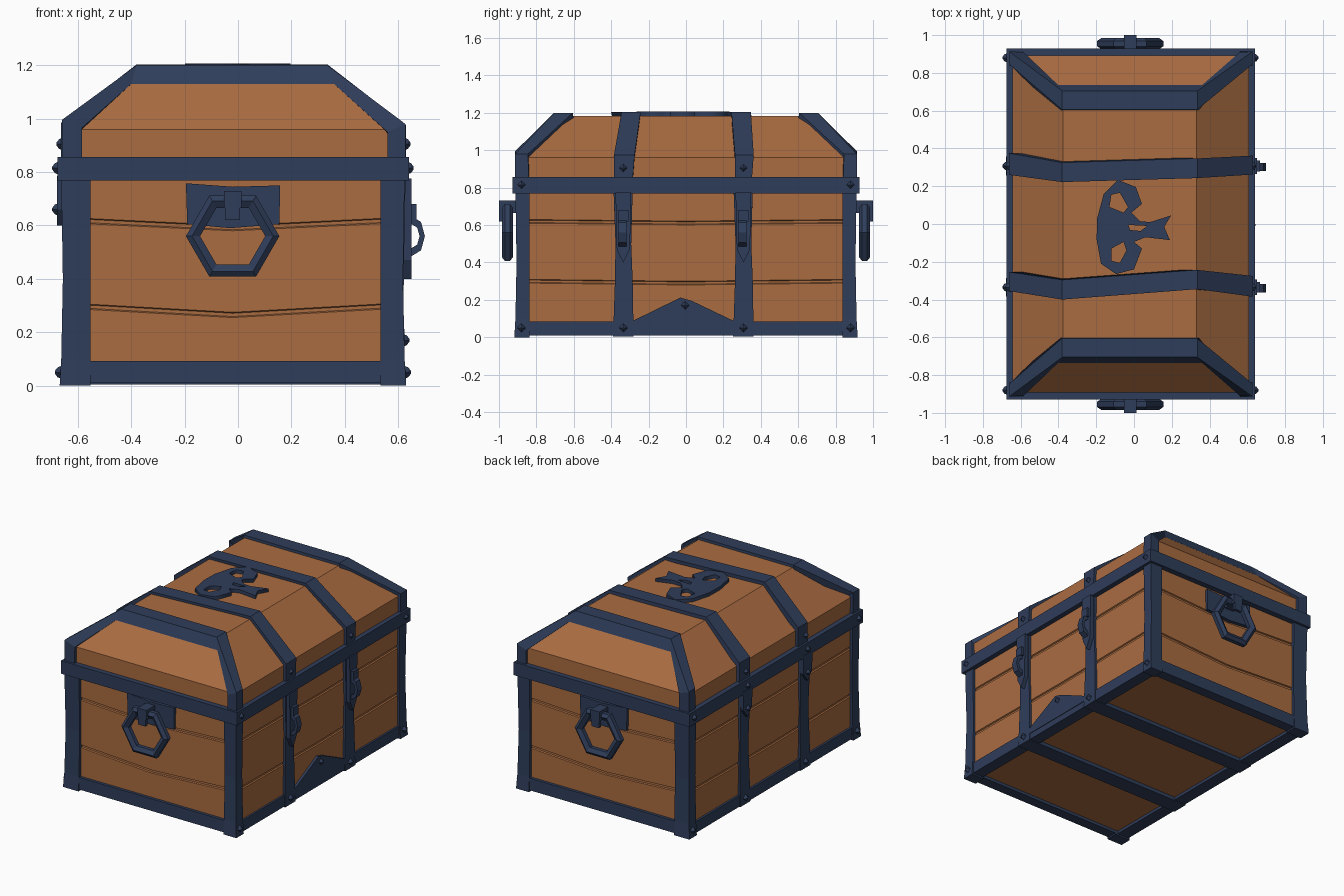
import bpy, bmesh, math
from mathutils import Vector

if "Cube" in bpy.data.objects:
    bpy.data.objects.remove(bpy.data.objects["Cube"])


def material(name, rgb):
    m = bpy.data.materials.new(name)
    m.diffuse_color = (*rgb, 1)
    m.use_nodes = True
    m.node_tree.nodes["Principled BSDF"].inputs["Base Color"].default_value = m.diffuse_color
    return m


WOOD = material("warm brown wood", (0.40, 0.150, 0.053))
METAL = material("dark blue iron", (0.028, 0.047, 0.103))


def loft(name, rings, mat, closed=False):
    """Skin equal-length rings of points; cap the ends unless closed."""
    bm = bmesh.new()
    vs = [[bm.verts.new(p) for p in r] for r in rings]
    n, k = len(rings[0]), len(rings)
    for i in range(k if closed else k - 1):
        a, b = vs[i], vs[(i + 1) % k]
        for j in range(n):
            bm.faces.new((a[j], a[(j + 1) % n], b[(j + 1) % n], b[j]))
    if not closed:
        bm.faces.new(vs[0])
        bm.faces.new(vs[-1])
    bmesh.ops.recalc_face_normals(bm, faces=bm.faces)
    me = bpy.data.meshes.new(name)
    bm.to_mesh(me)
    bm.free()
    me.materials.append(mat)
    ob = bpy.data.objects.new(name, me)
    bpy.context.collection.objects.link(ob)
    return ob


def rect(x0, x1, y0, y1, z):
    return [(x0, y0, z), (x1, y0, z), (x1, y1, z), (x0, y1, z)]


def box(name, x0, x1, y0, y1, z0, z1, mat=METAL):
    return loft(name, [rect(x0, x1, y0, y1, z0), rect(x0, x1, y0, y1, z1)], mat)


def side_plate(name, x0, x1, pts):
    """Plate lying on a side wall, outline in y and z."""
    return loft(name, [[(x, y, z) for y, z in pts] for x in (x0, x1)], METAL)


def band(name, pts):
    """Slab through the chest; outline points are x, z, y_min, y_max."""
    return loft(name, [[(p[0], p[k], p[1]) for p in pts] for k in (2, 3)], METAL)


def ring(name, c, u, v, w, section, n=6):
    """Ring with n sides in the plane u, v; section gives radius and depth along w."""
    c, u, v, w = map(Vector, (c, u, v, w))
    rows = []
    for i in range(n):
        a = 2 * math.pi * i / n
        d = u * math.cos(a) + v * math.sin(a)
        rows.append([c + d * r + w * h for r, h in section])
    return loft(name, rows, METAL, closed=True)


def rivet(x, y, z, sx):
    """Small four-sided stud on a side wall."""
    s = 0.026
    d = [(s, 0), (0, s), (-s, 0), (0, -s)]
    loft("rivet", [[(x - 0.01 * sx, y + a, z + b) for a, b in d],
                   [(x + 0.008 * sx, y + a * .7, z + b * .7) for a, b in d],
                   [(x + 0.018 * sx, y + a * .2, z + b * .2) for a, b in d]], METAL)


# wooden body with sagging plank grooves
def body_ring(z, g, sag):
    x0, x1, y = -0.642 + g, 0.607 - g, 0.89 - g
    xm = -0.02
    return [(x0, -y, z), (xm, -y, z - sag), (x1, -y, z), (x1, 0, z - sag * .3),
            (x1, y, z), (xm, y, z - sag), (x0, y, z), (x0, 0, z - sag * .3)]


levels = [(0.03, 0, 0)]
for zg, sag in ((0.30, 0.035), (0.62, 0.03)):
    levels += [(zg - .01, 0, sag), (zg - .006, .008, sag), (zg + .006, .008, sag), (zg + .01, 0, sag)]
levels.append((0.80, 0, 0))
loft("wooden_body", [body_ring(*l) for l in levels], WOOD)

# wooden lid with sloped sides
loft("wooden_lid", [rect(-.642, .61, -.893, .893, .82), rect(-.642, .61, -.893, .893, .96),
                    rect(-.375, .33, -.685, .685, 1.183)], WOOD)

# rim band between body and lid
box("rim_band", -.676, .641, -.928, .928, .768, .856)

# corner posts, a little flared at both ends
for sy in (-1, 1):
    for xo, sx in ((-.662, -1), (.624, 1)):
        rows = []
        for z, e in ((0, .006), (.1, 0), (.4, -.006), (.65, -.002), (.78, 0)):
            xs = sorted((xo + e * sx, xo - .09 * sx if sx > 0 else xo + .11))
            ys = sorted((sy * (.912 + e), sy * .838))
            rows.append(rect(*xs, *ys, z))
        loft("corner_post", rows, METAL)
        for z in (.05, .815):
            rivet(xo + sx * (.006 if z < .5 else .016), sy * .88, z, sx)

# bottom rails
for sy in (-1, 1):
    box("end_bottom_rail", -.655, .618, *sorted((sy * .91, sy * .84)), .01, .092)
box("left_bottom_rail", -.657, -.57, -.9, .9, .01, .085)
box("right_bottom_rail", .54, .62, -.9, .9, .01, .085)

# lid end frames following the hip edges
for sy in (-1, 1):
    # corner x, y, z / side inset y / end-face x, y, z
    nodes = [(-.66, .913, .84, .84, -.585, .913, .84),
             (-.66, .913, .995, .845, -.585, .91, .965),
             (-.38, .705, 1.2, .605, -.40, .735, 1.13),
             (.335, .705, 1.2, .605, .36, .735, 1.13),
             (.627, .913, .98, .845, .56, .91, .95),
             (.627, .913, .84, .84, .56, .913, .84)]
    rows = []
    for x, y, z, ys, ex, ey, ez in nodes:
        rows.append([(x, sy * y, z), (x, sy * ys, z), (ex, sy * (ys - .01), ez - .02), (ex, sy * ey, ez)])
    loft("lid_end_frame", rows, METAL)

# straps around the lid, slightly crooked
lid_outline = [(-.662, .84), (-.662, .985), (-.38, 1.203), (.335, 1.203), (.63, .975), (.63, .84)]
spans = {"back": [(.26, .375), (.26, .375), (.222, .325), (.243, .347), (.262, .362), (.262, .352)],
         "front": [(-.355, -.254), (-.355, -.254), (-.4, -.296), (-.345, -.243), (-.385, -.275), (-.385, -.285)]}
for k, sp in spans.items():
    band(k + "_lid_strap", [(*p, *s) for p, s in zip(lid_outline, sp)])

# straps around the body, with hinges on the left and clasps on the right
for k, c in (("back", .307), ("front", -.335)):
    band(k + "_body_strap", [(-.66, .005, c - .055, c + .055), (.626, .005, c - .055, c + .055),
                             (.62, .3, c - .045, c + .05), (.622, .5, c - .042, c + .042),
                             (.628, .8, c - .053, c + .05), (-.662, .8, c - .053, c + .05),
                             (-.652, .4, c - .042, c + .045)])
    side_plate(k + "_clasp_plate", .61, .65, [(c - .042, .775), (c - .035, .47), (c, .40),
                                              (c + .035, .47), (c + .042, .775)])
    ring(k + "_clasp_loop", (.65, c - .005, .56), (.05, 0, 0), (0, 0, .075), (0, 1, 0),
         [(1, -.022), (1, .022), (.6, .022), (.6, -.022)], 8)
    side_plate(k + "_clasp_hook", .64, .668, [(c - .028, .68), (c - .028, .62), (c + .028, .62), (c + .028, .68)])
    side_plate(k + "_hinge_plate", -.678, -.64, [(c - .05, .785), (c - .045, .66), (c, .60),
                                                 (c + .045, .66), (c + .05, .785)])
    rivet(-.678, c, .66, -1)
    for z in (.05, .905):
        rivet(.628, c, z, 1)
        rivet(-.662, c, z, -1)
    rivet(-.676, c, .815, -1)

# pointed iron plate at the foot of the right wall
side_plate("foot_plate", .58, .624, [(-.29, .05), (-.29, .085), (-.03, .212), (.03, .195), (.26, .085), (.26, .05)])
rivet(.624, -.005, .17, 1)

# hanging ring handles on both ends
for sy in (-1, 1):
    loft("handle_plate", [[(x, sy * y, z) for x, z in ((-.19, .605), (-.03, .59), (.155, .605), (.158, .75),
                           (-.02, .745), (-.195, .758))] for y in (.87, .908)], METAL)
    box("handle_bracket", -.052, .014, *sorted((sy * .89, sy * 1.0)), .665, .73)
    box("handle_bracket_tongue", -.048, .008, *sorted((sy * .98, sy * 1.0)), .62, .68)
    ring("handle_ring", (-.02, sy * .955, .56), (1, 0, 0), (0, 0, 1), (0, 1, 0),
         [(.175, -.014), (.152, -.03), (.122, -.014), (.122, .014), (.152, .03), (.175, .014)])

# flat skull-shaped plate with cut-out holes on the lid
outlines = [
    [(-.085, .233), (.01, .196), (.042, .106), (-.015, .06), (.03, .015), (.085, .01), (.196, .045),
     (.16, -.016), (.19, -.085), (.06, -.07), (.0, -.095), (.042, -.13), (0, -.24), (-.095, -.265),
     (-.175, -.21), (-.198, -.08), (-.195, .03), (-.16, .16)],
    [(-.12, .155), (-.075, .165), (-.032, .09), (-.055, .06), (-.13, .09)],
    [(-.12, -.13), (-.055, -.095), (-.04, -.14), (-.075, -.205), (-.12, -.195)],
    [(-.03, -.005), (.07, -.01), (.035, -.037), (-.02, -.032)]]
cu = bpy.data.curves.new("lid_emblem", "CURVE")
cu.dimensions, cu.fill_mode, cu.extrude = "2D", "BOTH", .013
for pts in outlines:
    sp = cu.splines.new("POLY")
    sp.points.add(len(pts) - 1)
    for q, (x, y) in zip(sp.points, pts):
        q.co = (x, y, 0, 1)
    sp.use_cyclic_u = True
cu.materials.append(METAL)
emblem = bpy.data.objects.new("lid_emblem", cu)
emblem.location.z = 1.193
bpy.context.collection.objects.link(emblem)
bpy.context.view_layer.objects.active = emblem
emblem.select_set(True)
bpy.ops.object.convert(target="MESH")
